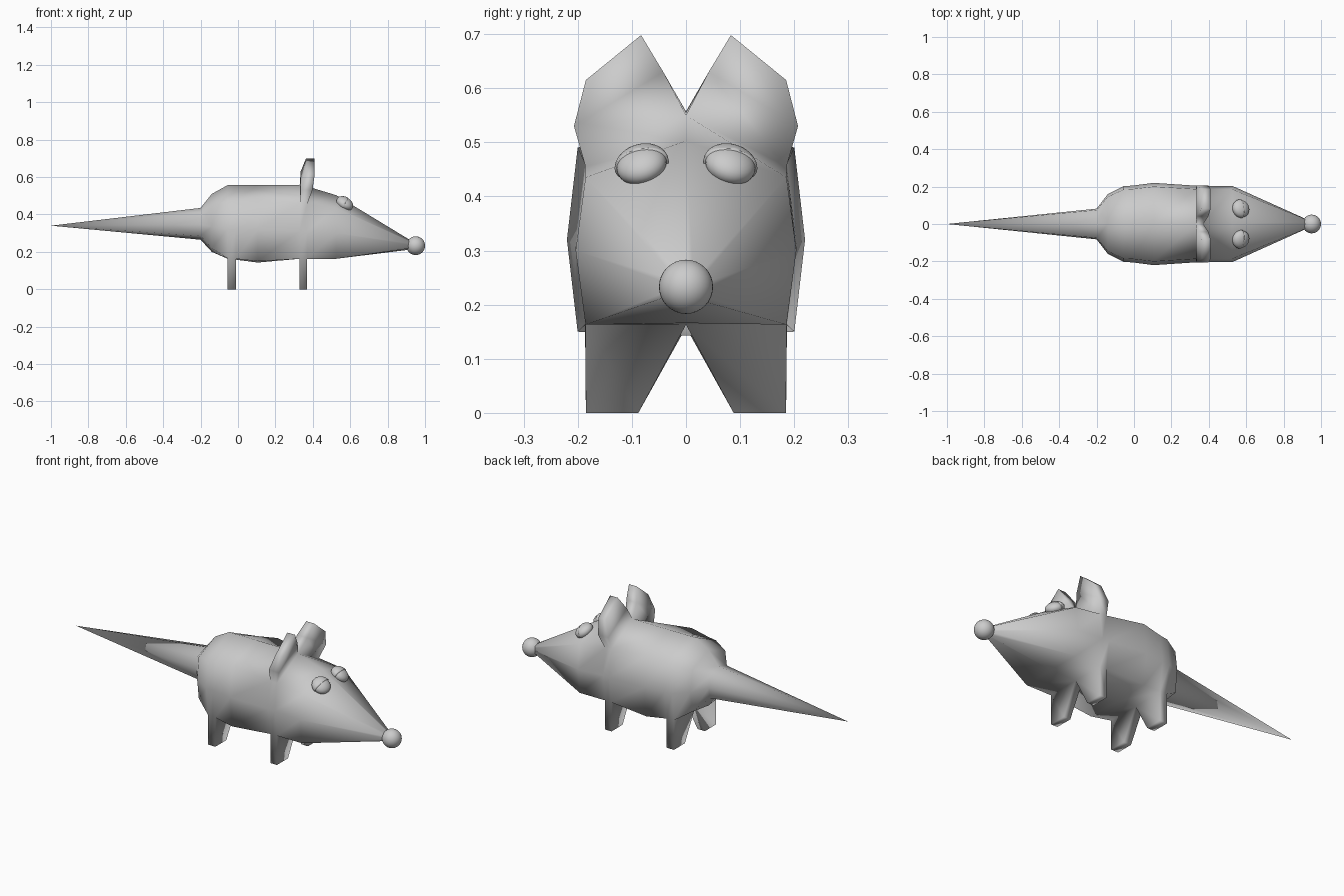
import bpy, bmesh
from mathutils import Vector, Matrix

if "Cube" in bpy.data.objects:
    bpy.data.objects.remove(bpy.data.objects["Cube"])


def finish(bm, name):
    bmesh.ops.recalc_face_normals(bm, faces=bm.faces)
    mesh = bpy.data.meshes.new(name)
    bm.to_mesh(mesh)
    bm.free()
    mesh.polygons.foreach_set("use_smooth", [True] * len(mesh.polygons))
    obj = bpy.data.objects.new(name, mesh)
    bpy.context.collection.objects.link(obj)
    return obj


def ring(bm, x, w, top, upper, mid, lower, bottom):
    n = w * 0.91
    pts = [(0, top), (n, upper), (w, mid), (n, lower), (0, bottom),
           (-n, lower), (-w, mid), (-n, upper)]
    return [bm.verts.new((x, y, z)) for y, z in pts]


def bridge(bm, a, b):
    return [bm.faces.new((a[i], a[(i + 1) % len(a)], b[(i + 1) % len(b)], b[i]))
            for i in range(len(a))]


def limb(bm, face, steps):
    # extrude a band face through (inner y, z), (outer y, z), (rear x, front x) steps
    corners = list(face.verts)
    side = 1 if face.calc_center_median().y > 0 else -1
    xm = face.calc_center_median().x
    info = [(abs(v.co.y) > 0.05, v.co.x > xm) for v in corners]
    bm.faces.remove(face)
    loop = corners
    for inner, outer, xs in steps:
        new = []
        for is_out, is_front in info:
            y, z = outer if is_out else inner
            new.append(bm.verts.new((xs[is_front], y * side, z)))
        bridge(bm, loop, new)
        loop = new
    bm.faces.new(loop)


# body, head and tail lofted from eight-sided rings, with legs and ears pulled out
bm = bmesh.new()
sections = [
    (-0.20, 0.082, 0.435, 0.41, 0.345, 0.285, 0.265),
    (-0.14, 0.160, 0.510, 0.45, 0.335, 0.220, 0.200),
    (-0.055, 0.203, 0.557, 0.47, 0.32, 0.165, 0.163),
    (-0.01, 0.205, 0.557, 0.475, 0.32, 0.163, 0.158),
    (0.105, 0.220, 0.557, 0.490, 0.32, 0.150, 0.143),
    (0.33, 0.205, 0.557, 0.460, 0.31, 0.163, 0.163),
    (0.37, 0.204, 0.550, 0.455, 0.31, 0.163, 0.163),
    (0.525, 0.204, 0.503, 0.435, 0.30, 0.163, 0.166),
    (0.945, 0.015, 0.248, 0.243, 0.233, 0.222, 0.215),
]
rings = [ring(bm, *s) for s in sections]
bands = [bridge(bm, a, b) for a, b in zip(rings, rings[1:])]
bm.faces.new(rings[-1])
tip = bm.verts.new((-1.0, 0, 0.34))
for i in range(8):
    bm.faces.new((tip, rings[0][i], rings[0][(i + 1) % 8]))

# legs
for band, xs in ((2, (-0.055, -0.01)), (5, (0.33, 0.37))):
    for i in (3, 4):
        limb(bm, bands[band][i], [((0.088, 0), (0.185, 0), xs)])

# ears
for i in (0, 7):
    limb(bm, bands[5][i], [
        ((0.042, 0.63), (0.207, 0.53), (0.335, 0.398)),
        ((0.083, 0.698), (0.185, 0.615), (0.363, 0.41))])
finish(bm, "body")

# nose
bm = bmesh.new()
bmesh.ops.create_uvsphere(bm, u_segments=32, v_segments=16, radius=0.05,
                          matrix=Matrix.Translation((0.95, 0, 0.233)))
finish(bm, "nose")

# eyes with a half-shell lid over the rear side
for side, label in ((1, "left"), (-1, "right")):
    normal = Vector((0.5, 0.25 * side, 0.8))
    pose = (Matrix.Translation((0.573, 0.082 * side, 0.458))
            @ normal.to_track_quat('Z', 'Y').to_matrix().to_4x4())
    rear = pose.to_3x3().inverted() @ Vector((-1, 0, 0.55))
    for part, r in (("eye", 0.047), ("eyelid", 0.051)):
        bm = bmesh.new()
        bmesh.ops.create_uvsphere(bm, u_segments=32, v_segments=16, radius=r)
        bmesh.ops.scale(bm, vec=(1, 1, 0.66), verts=bm.verts)
        if part == "eyelid":
            cut = bmesh.ops.bisect_plane(
                bm, geom=bm.verts[:] + bm.edges[:] + bm.faces[:], plane_co=(0, 0, 0),
                plane_no=rear, clear_inner=True)
            edges = [e for e in cut["geom_cut"] if isinstance(e, bmesh.types.BMEdge)]
            bmesh.ops.contextual_create(bm, geom=edges)
        bm.transform(pose)
        finish(bm, f"{label}_{part}")
